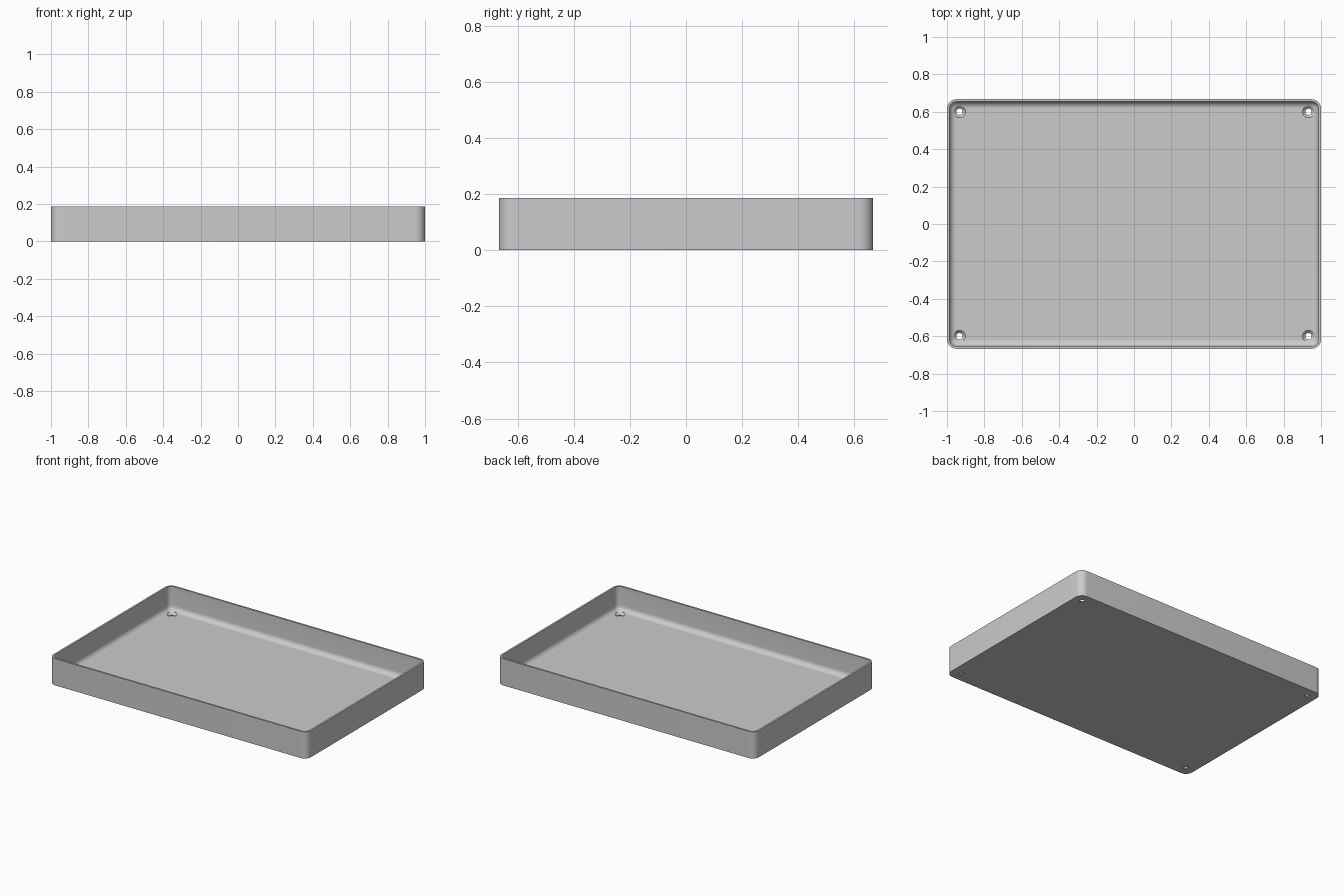
import bpy
import bmesh
import math

if "Cube" in bpy.data.objects:
    bpy.data.objects.remove(bpy.data.objects["Cube"], do_unlink=True)

HALF_X, HALF_Y, HEIGHT = 1.0, 0.667, 0.187
CORNER, WALL, FLOOR, FILLET = 0.05, 0.013, 0.02, 0.035

grey = bpy.data.materials.new("light grey")
grey.use_nodes = True
colour = (0.6, 0.6, 0.6, 1)
grey.diffuse_color = colour
grey.node_tree.nodes["Principled BSDF"].inputs["Base Color"].default_value = colour


def make_object(name, bm):
    bmesh.ops.recalc_face_normals(bm, faces=bm.faces)
    mesh = bpy.data.meshes.new(name)
    bm.to_mesh(mesh)
    bm.free()
    mesh.materials.append(grey)
    obj = bpy.data.objects.new(name, mesh)
    bpy.context.collection.objects.link(obj)
    return obj


def rounded_ring(bm, inset, z, steps=10):
    """Rounded rectangle of vertices, inset from the outer outline."""
    radius = CORNER - inset
    verts = []
    for i, (sx, sy) in enumerate([(1, 1), (-1, 1), (-1, -1), (1, -1)]):
        for k in range(steps + 1):
            a = math.pi / 2 * (i + k / steps)
            verts.append(bm.verts.new((sx * (HALF_X - CORNER) + radius * math.cos(a),
                                       sy * (HALF_Y - CORNER) + radius * math.sin(a), z)))
    return verts


def round_ring(bm, x, y, radius, z, sides=32):
    return [bm.verts.new((x + radius * math.cos(math.tau * k / sides),
                          y + radius * math.sin(math.tau * k / sides), z))
            for k in range(sides)]


def loft(bm, rings):
    """Skin the rings in order and cap both ends."""
    for low, high in zip(rings, rings[1:]):
        n = len(low)
        for k in range(n):
            bm.faces.new((low[k], low[(k + 1) % n], high[(k + 1) % n], high[k]))
    bm.faces.new(rings[0])
    bm.faces.new(rings[-1])


# Tray shell: outer wall, rim, inner wall, filleted floor edge
profile = [(0, 0), (0, HEIGHT), (WALL, HEIGHT)]
for k in range(9):
    a = math.pi / 2 * k / 8
    profile.append((WALL + FILLET * (1 - math.cos(a)),
                    FLOOR + FILLET * (1 - math.sin(a))))
bm = bmesh.new()
loft(bm, [rounded_ring(bm, inset, z) for inset, z in profile])
tray = make_object("tray", bm)

# Countersunk screw holes in the corners
bm = bmesh.new()
for x in (-0.933, 0.933):
    for y in (-0.6, 0.6):
        loft(bm, [round_ring(bm, x, y, r, z) for r, z in
                  [(0.017, -0.05), (0.017, 0.006), (0.033, 0.021), (0.033, 0.1)]])
cutter = make_object("screw_hole_cutter", bm)
cutter.hide_render = True

cut = tray.modifiers.new("screw holes", "BOOLEAN")
cut.operation = "DIFFERENCE"
cut.solver = "EXACT"
cut.object = cutter

# Apply the cut, drop the cutter and smooth the curved faces
bpy.ops.object.select_all(action="DESELECT")
tray.select_set(True)
bpy.context.view_layer.objects.active = tray
bpy.ops.object.modifier_apply(modifier=cut.name)
bpy.data.objects.remove(cutter, do_unlink=True)
bpy.ops.object.shade_smooth_by_angle(angle=math.radians(30))
